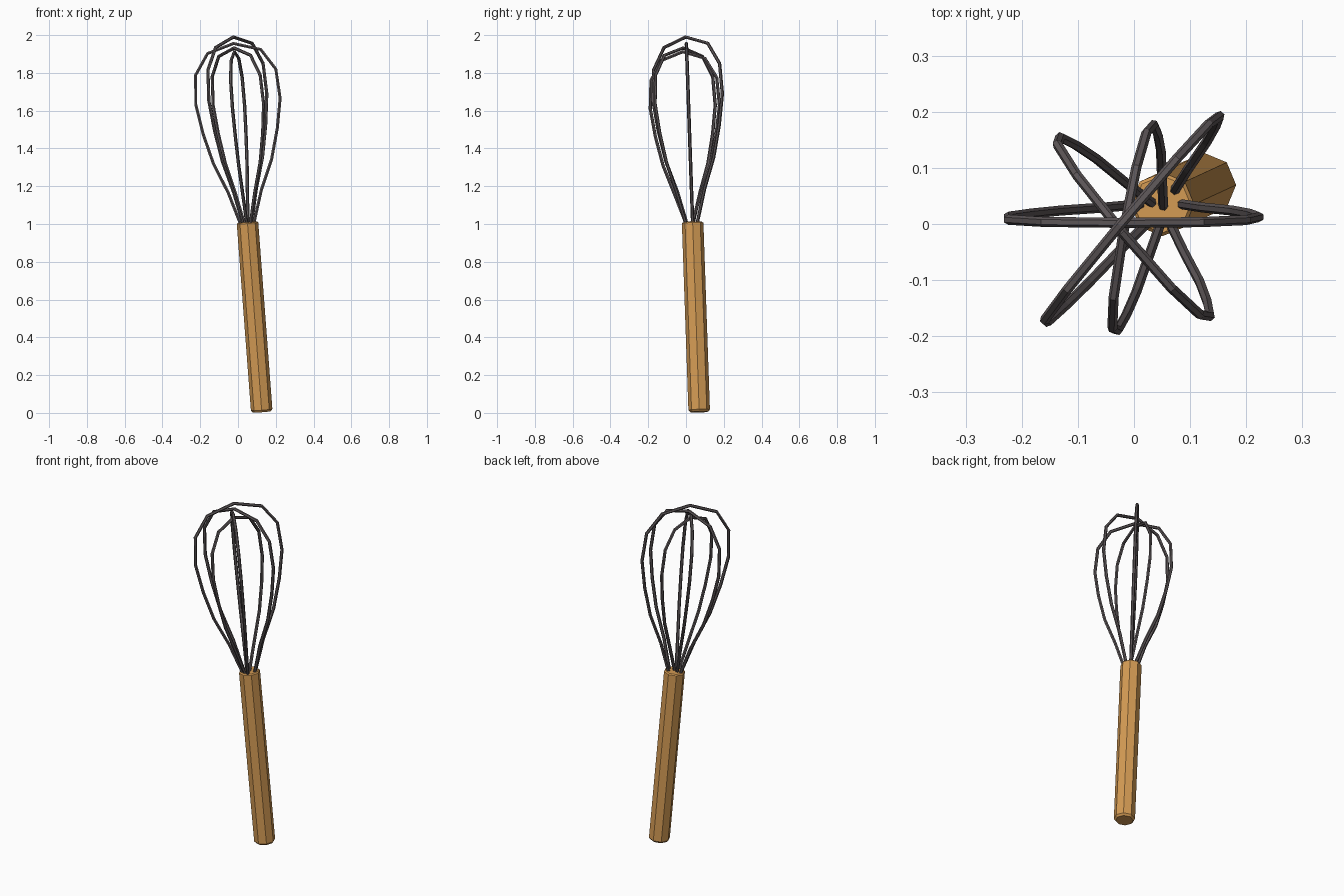
import bpy
import bmesh
from math import cos, sin, radians
from mathutils import Vector, Matrix

if "Cube" in bpy.data.objects:
    bpy.data.objects.remove(bpy.data.objects["Cube"])


def material(name, rgb):
    m = bpy.data.materials.new(name)
    m.diffuse_color = (*rgb, 1)
    m.use_nodes = True
    m.node_tree.nodes["Principled BSDF"].inputs["Base Color"].default_value = m.diffuse_color
    return m


wood = material("warm wood", (0.66, 0.33, 0.09))
metal = material("dark metal", (0.11, 0.094, 0.098))

# Leaning axis shared by the handle and the wires
bottom = Vector((0.126, 0.07, 0.005))
top = Vector((0.05, 0.035, 1.01))
axis = top - bottom
tilt = Vector((0, 0, 1)).rotation_difference(axis).to_matrix().to_4x4()

# Handle: eight-sided bar with a small chamfer at both ends
length = axis.length
bm = bmesh.new()
rings = []
for r, z in ((0.047, 0), (0.057, 0.011), (0.057, length - 0.006), (0.051, length)):
    rings.append([bm.verts.new((r * cos(radians(45 * i)), r * sin(radians(45 * i)), z))
                  for i in range(8)])
for lower, upper in zip(rings, rings[1:]):
    for i in range(8):
        j = (i + 1) % 8
        bm.faces.new((lower[i], lower[j], upper[j], upper[i]))
bm.faces.new(rings[0][::-1])
bm.faces.new(rings[-1])
mesh = bpy.data.meshes.new("handle")
bm.to_mesh(mesh)
bm.free()
mesh.materials.append(wood)
handle = bpy.data.objects.new("handle", mesh)
handle.matrix_world = Matrix.Translation(bottom) @ tilt
bpy.context.collection.objects.link(handle)

# Half outline of a wire loop: fraction of half width, fraction of height
OUTLINE = ((0.39, 0.17), (0.69, 0.34), (0.88, 0.51), (1.0, 0.675), (0.95, 0.84), (0.63, 0.955))


def wire_loop(name, angle, width, height, base, shift):
    half = [(base * 0.9, -0.02), (base, 0.0)] + [(w * width, h * height) for w, h in OUTLINE]
    path = [(-x, z) for x, z in half] + [(0, height)] + half[::-1]
    curve = bpy.data.curves.new(name, 'CURVE')
    curve.dimensions = '3D'
    curve.bevel_depth = 0.009
    curve.bevel_resolution = 1
    curve.use_fill_caps = True
    spline = curve.splines.new('POLY')
    spline.points.add(len(path) - 1)
    for p, (x, z) in zip(spline.points, path):
        p.co = (x, 0, z, 1)
    spline.use_smooth = False
    curve.materials.append(metal)
    ob = bpy.data.objects.new(name, curve)
    place = Matrix.Translation(top + Vector((*shift, 0)))
    ob.matrix_world = place @ tilt @ Matrix.Rotation(radians(angle), 4, 'Z')
    bpy.context.collection.objects.link(ob)
    bpy.ops.object.select_all(action='DESELECT')
    ob.select_set(True)
    bpy.context.view_layer.objects.active = ob
    bpy.ops.object.convert(target='MESH')


# Four nested wire loops crossing at the tip
wire_loop("outer_wire_loop", 50, 0.240, 0.983, 0.038, (-0.001, -0.003))
wire_loop("wide_wire_loop", 0, 0.224, 0.949, 0.038, (-0.002, 0))
wire_loop("middle_wire_loop", 130, 0.208, 0.925, 0.028, (-0.001, -0.018))
wire_loop("inner_wire_loop", 80, 0.186, 0.905, 0.018, (-0.001, -0.02))
